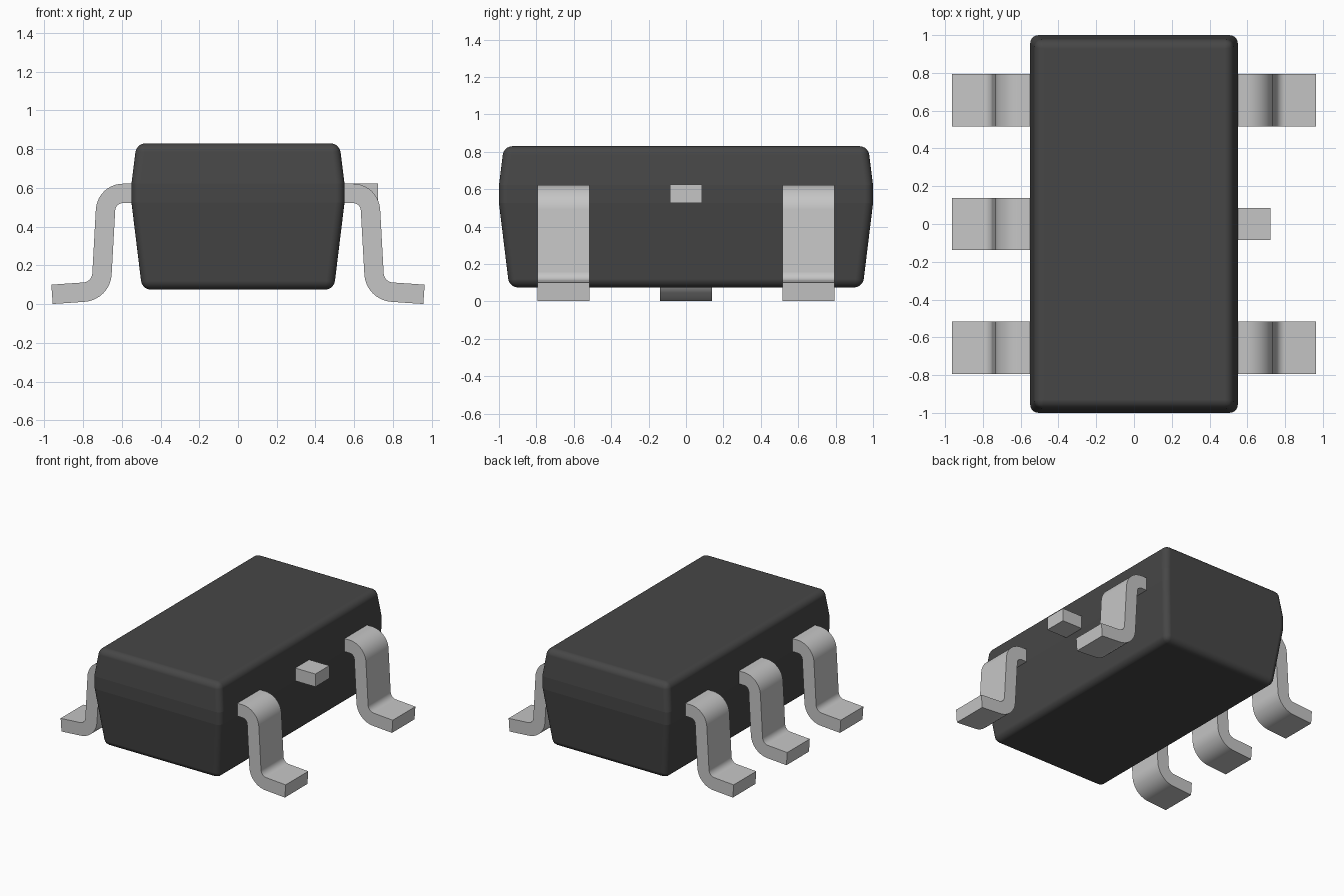
import bpy, bmesh, math

cube = bpy.data.objects.get("Cube")
if cube:
    bpy.data.objects.remove(cube, do_unlink=True)


def material(name, rgb, rough, metal=0.0):
    m = bpy.data.materials.new(name)
    m.use_nodes = True
    m.diffuse_color = (*rgb, 1)
    bsdf = m.node_tree.nodes["Principled BSDF"]
    bsdf.inputs["Base Color"].default_value = (*rgb, 1)
    bsdf.inputs["Roughness"].default_value = rough
    return m


plastic = material("dark_plastic", (0.062, 0.062, 0.062), 0.6)
metal = material("light_grey_metal", (0.56, 0.56, 0.56), 0.4)


def loft(name, rings, mat):
    """Skin a stack of four-cornered rings and cap both ends."""
    bm = bmesh.new()
    loops = [[bm.verts.new(p) for p in ring] for ring in rings]
    for a, b in zip(loops, loops[1:]):
        for i in range(4):
            j = (i + 1) % 4
            bm.faces.new((a[i], a[j], b[j], b[i]))
    bm.faces.new(loops[0])
    bm.faces.new(loops[-1])
    bmesh.ops.recalc_face_normals(bm, faces=bm.faces)
    me = bpy.data.meshes.new(name)
    bm.to_mesh(me)
    bm.free()
    me.materials.append(mat)
    ob = bpy.data.objects.new(name, me)
    bpy.context.collection.objects.link(ob)
    return ob


def smooth(ob, angle):
    bpy.ops.object.select_all(action='DESELECT')
    ob.select_set(True)
    bpy.context.view_layer.objects.active = ob
    bpy.ops.object.shade_smooth_by_angle(angle=math.radians(angle))


# Moulded body: drafted above and below a straight waist band
rings = []
for z, inset in ((0.075, 0.055), (0.525, 0.0), (0.622, 0.0), (0.83, 0.026)):
    x, y = 0.55 - inset, 1.0 - inset
    rings.append([(-x, -y, z), (x, -y, z), (x, y, z), (-x, y, z)])
body = loft("body", rings, plastic)
smooth(body, 5)
bevel = body.modifiers.new("rounded_edges", 'BEVEL')
bevel.width = 0.045
bevel.segments = 5
bevel.limit_method = 'ANGLE'
bevel.angle_limit = math.radians(30)
smooth_body = body.data
for edge in smooth_body.edges:
    # Only the waist lines stay crisp; every bevelled edge is soft
    z1, z2 = (smooth_body.vertices[v].co.z for v in edge.vertices)
    edge.use_edge_sharp = abs(z1 - z2) < 1e-4 and 0.3 < z1 < 0.7
bevel.harden_normals = True

# Gull-wing lead centreline as (x, z, normal angle in degrees)
path = [(0.50, 0.572, 90)]
STEPS = 10
for i in range(STEPS + 1):                      # shoulder bend
    a = 90 - 86.5 * i / STEPS
    r = math.radians(a)
    path.append((0.594 + 0.09 * math.cos(r), 0.482 + 0.09 * math.sin(r), a))
for i in range(STEPS + 1):                      # ankle bend
    a = 3.5 + 82.5 * i / STEPS
    r = math.radians(a)
    path.append((0.802 - 0.10 * math.cos(r), 0.162 - 0.10 * math.sin(r), a))
path.append((0.96, 0.051, 86))                  # toe


def lead(name, side, yc, half=0.138, thick=0.05):
    sections = []
    for x, z, a in path:
        dx, dz = thick * math.cos(math.radians(a)), thick * math.sin(math.radians(a))
        sections.append([(side * (x + dx), yc - half, z + dz),
                         (side * (x + dx), yc + half, z + dz),
                         (side * (x - dx), yc + half, z - dz),
                         (side * (x - dx), yc - half, z - dz)])
    ob = loft(name, sections, metal)
    smooth(ob, 30)
    wn = ob.modifiers.new("flat_runs", 'WEIGHTED_NORMAL')
    wn.keep_sharp = True


for place, y in (("front", -0.655), ("middle", 0.0), ("back", 0.655)):
    lead(f"right_{place}_lead", -1, y)
    if place != "middle":
        lead(f"left_{place}_lead", 1, y)

# Short trimmed stub between the two left leads
loft("left_middle_stub",
     [[(x, -0.085, 0.525), (x, 0.085, 0.525), (x, 0.085, 0.624), (x, -0.085, 0.624)]
      for x in (0.50, 0.722)], metal)
